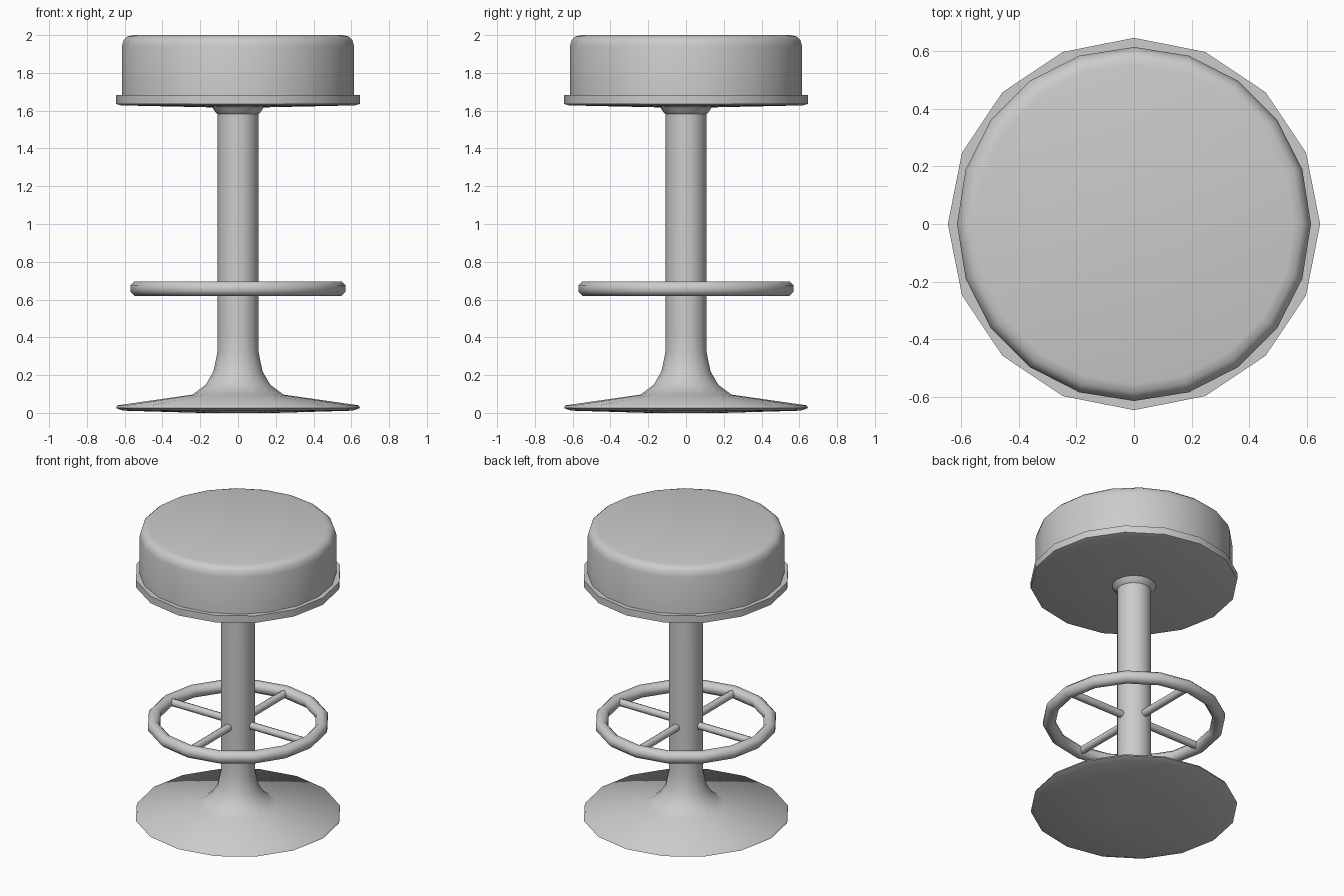
import bpy, bmesh
from math import cos, sin, pi, radians

if "Cube" in bpy.data.objects:
    bpy.data.objects.remove(bpy.data.objects["Cube"])


def finish(name, bm, angle):
    bmesh.ops.recalc_face_normals(bm, faces=bm.faces)
    me = bpy.data.meshes.new(name)
    bm.to_mesh(me)
    bm.free()
    ob = bpy.data.objects.new(name, me)
    bpy.context.collection.objects.link(ob)
    bpy.ops.object.select_all(action='DESELECT')
    ob.select_set(True)
    bpy.context.view_layer.objects.active = ob
    bpy.ops.object.shade_smooth_by_angle(angle=radians(angle))
    return ob


def lathe(name, profile, sides, closed=False, angle=35):
    """Revolve (radius, z) points about z; cap the ends unless the profile is a loop."""
    bm = bmesh.new()
    rings = [[bm.verts.new((r * cos(2 * pi * i / sides), r * sin(2 * pi * i / sides), z))
              for i in range(sides)] for r, z in profile]
    pairs = list(zip(rings, rings[1:]))
    if closed:
        pairs.append((rings[-1], rings[0]))
    else:
        bm.faces.new(rings[0])
        bm.faces.new(rings[-1])
    for a, b in pairs:
        for i in range(sides):
            j = (i + 1) % sides
            bm.faces.new((a[i], a[j], b[j], b[i]))
    return finish(name, bm, angle)


# Padded seat with rounded top edge
lathe("seat_cushion", [(0.615, 1.66), (0.615, 1.94), (0.605, 1.975),
                       (0.585, 1.993), (0.555, 2.0)], 20, angle=40)

# Seat plate with slightly dished underside
lathe("seat_plate", [(0.12, 1.617), (0.62, 1.628), (0.647, 1.636), (0.647, 1.684)], 16)

# Collar under the plate
lathe("seat_collar", [(0.105, 1.58), (0.118, 1.59), (0.14, 1.622)], 16)

# Flared base and column in one turned profile
lathe("base_and_column", [(0.2, 0.0), (0.61, 0.012), (0.647, 0.026), (0.638, 0.04),
                          (0.24, 0.097), (0.17, 0.15), (0.13, 0.22), (0.109, 0.32),
                          (0.108, 0.42), (0.108, 1.6)], 16, angle=50)

# Foot ring with octagonal section
R, T, Z = 0.532, 0.041, 0.658
lathe("foot_ring", [(R + T * cos((k + 0.5) * pi / 4), Z + T * sin((k + 0.5) * pi / 4))
                    for k in range(8)], 16, closed=True, angle=60)

# Four spokes from column to ring
for k in range(4):
    a = k * pi / 2
    bm = bmesh.new()
    bmesh.ops.create_cone(bm, cap_ends=True, segments=8, radius1=0.025,
                          radius2=0.025, depth=0.44)
    spoke = finish(f"foot_spoke_{k + 1}", bm, 50)
    spoke.rotation_euler = (0, pi / 2, a)
    spoke.location = (0.30 * cos(a), 0.30 * sin(a), Z)
